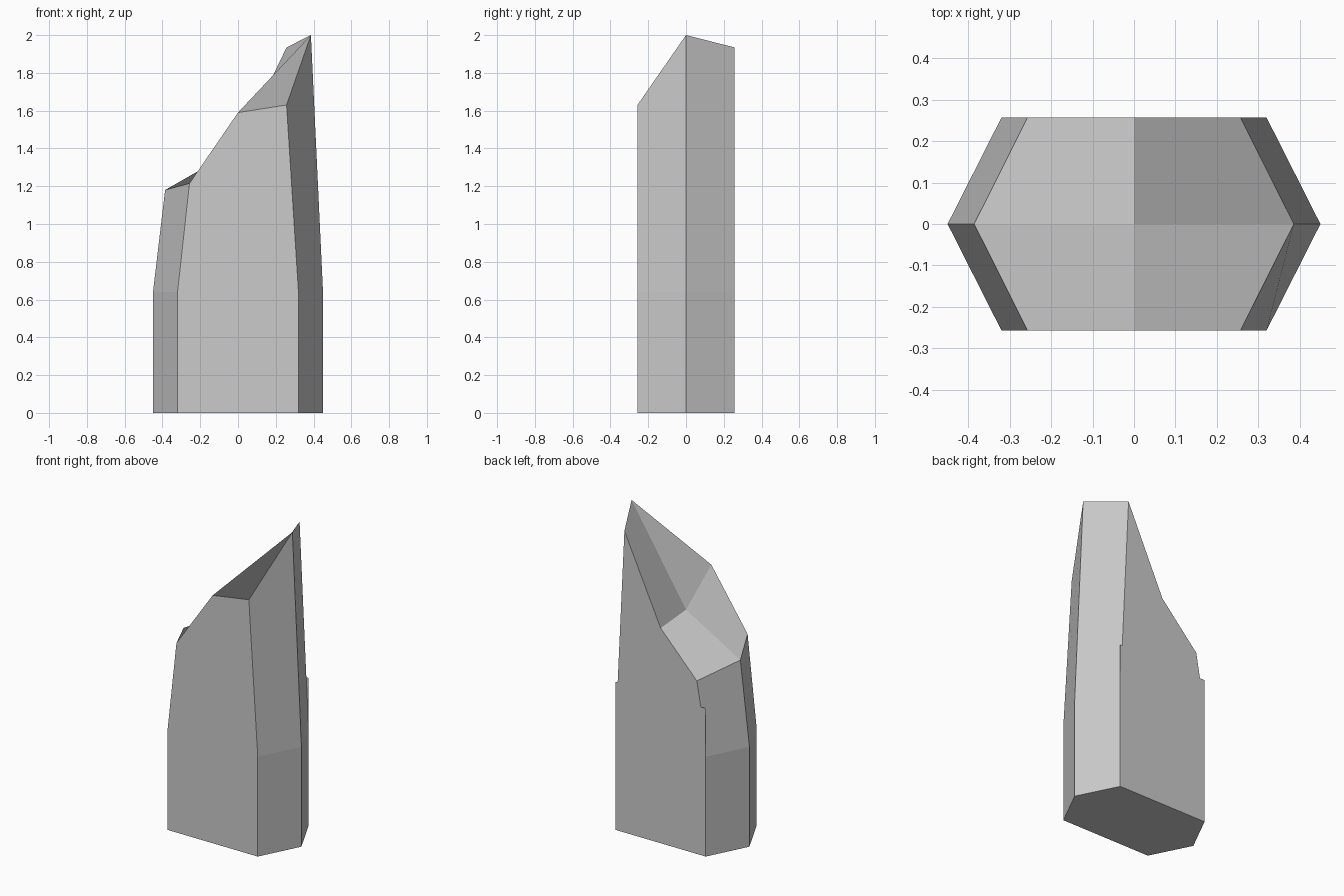
import bpy
import bmesh

old = bpy.data.objects.get("Cube")
if old:
    bpy.data.objects.remove(old, do_unlink=True)

# Stone colour
stone = bpy.data.materials.new("pale_grey_stone")
stone.use_nodes = True
grey = (0.6, 0.6, 0.6, 1)
stone.diffuse_color = grey
stone.node_tree.nodes["Principled BSDF"].inputs["Base Color"].default_value = grey

DEPTH = 0.257
SHOULDER = 0.64   # where the sides begin to taper
STEP = 0.95       # top of the straight part of the back wall

bm = bmesh.new()


def hexagon(side_x, corner_x, heights):
    """Six corners, counter-clockwise from the +x one."""
    plan = [(side_x, 0), (corner_x, DEPTH), (-corner_x, DEPTH),
            (-side_x, 0), (-corner_x, -DEPTH), (corner_x, -DEPTH)]
    return [bm.verts.new((x, y, z)) for (x, y), z in zip(plan, heights)]


# Rings of the prism: foot, shoulder and uneven rim
foot = hexagon(0.45, 0.32, [0] * 6)
shoulder = hexagon(0.45, 0.32, [SHOULDER] * 6)
rim = hexagon(0.386, 0.257, [2.0, 1.935, 1.11, 1.18, 1.215, 1.63])
centre = bm.verts.new((0, 0, 1.40))
back_mid = bm.verts.new((0, DEPTH, 1.38))
front_mid = bm.verts.new((0, -DEPTH, 1.59))

# Underside and side walls
bm.faces.new(foot[::-1])
for i in range(6):
    j = (i + 1) % 6
    if i == 1:
        continue
    bm.faces.new((foot[i], foot[j], shoulder[j], shoulder[i]))
    middle = [front_mid] if i == 4 else []
    bm.faces.new([shoulder[i], shoulder[j], rim[j]] + middle + [rim[i]])

# Back wall: straight lower slab with small ledges, then the tapered part
taper = (STEP - SHOULDER) / (rim[1].co.z - SHOULDER)
ledge = [bm.verts.new((s * 0.32, DEPTH, STEP)) for s in (1, -1)]
inner = [bm.verts.new((s * 0.285, DEPTH, STEP)) for s in (1, -1)]
inner[0].co.x = 0.32 - taper * (0.32 - 0.257)
bm.faces.new((foot[1], foot[2], ledge[1], inner[1], inner[0], ledge[0]))
bm.faces.new((inner[0], inner[1], rim[2], back_mid, rim[1]))

# Four broken top facets
right, back_right, back_left, left, front_left, front_right = rim
bm.faces.new((centre, right, back_right, back_mid))
bm.faces.new((centre, back_mid, back_left, left))
bm.faces.new((centre, left, front_left, front_mid))
bm.faces.new((front_mid, front_right, right, centre))

mesh = bpy.data.meshes.new("standing_stone")
bm.to_mesh(mesh)
bm.free()
mesh.materials.append(stone)
bpy.context.collection.objects.link(bpy.data.objects.new("standing_stone", mesh))
